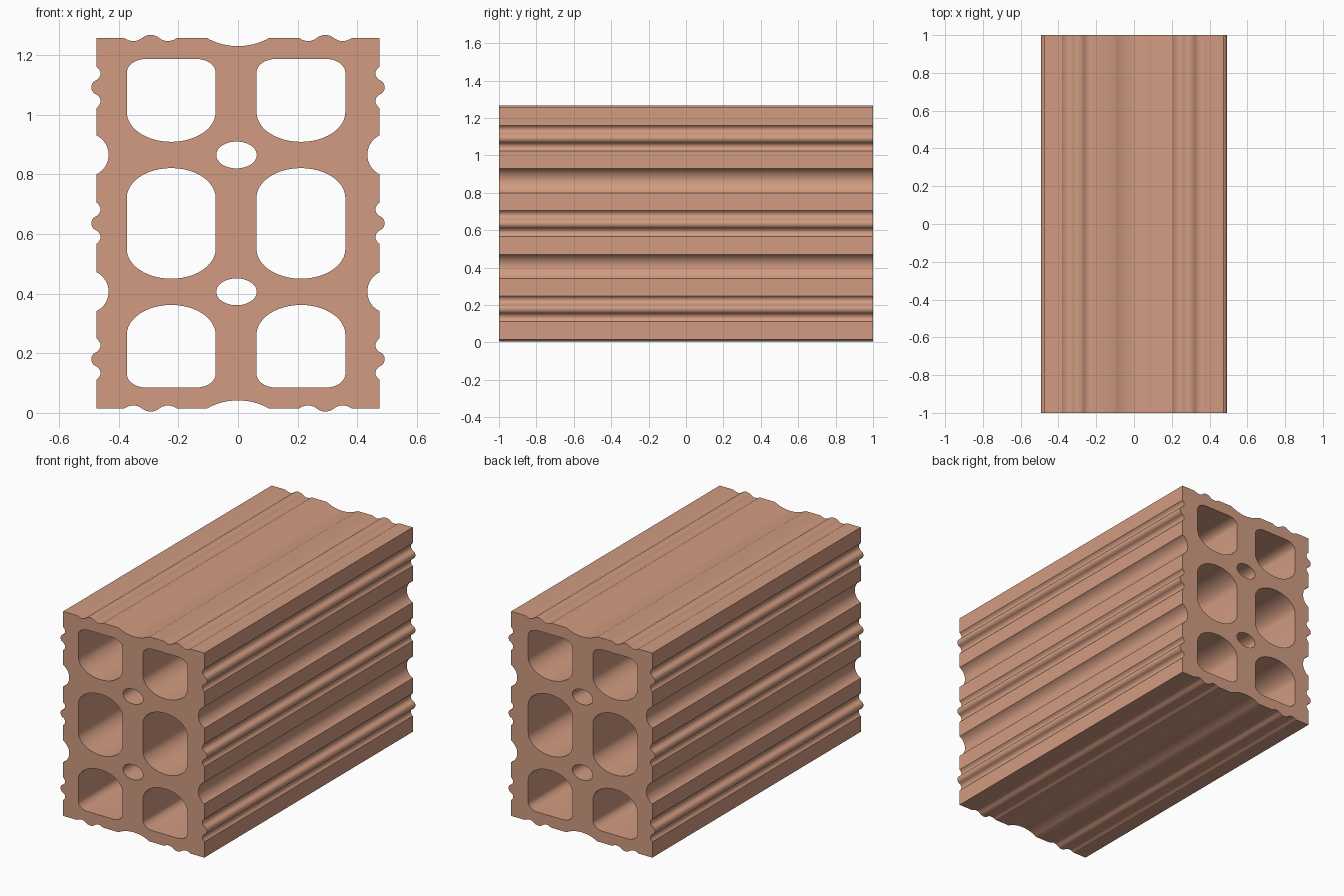
import bpy
from math import sin, cos, atan, pi, sqrt

if "Cube" in bpy.data.objects:
    bpy.data.objects.remove(bpy.data.objects["Cube"])

HALF_W, Z0, Z1 = 0.474, 0.015, 1.257   # flat faces of the block
ZC = (Z0 + Z1) / 2


def groove(c, w, s, n=16):
    """Circular dent: (position along face, outward offset)."""
    r = (w * w + s * s) / (2 * s)
    a = 2 * atan(s / w)
    return [(c + r * sin(a * (2 * i / n - 1)),
             r * cos(a) - r * cos(a * (2 * i / n - 1))) for i in range(n + 1)]


def ridge(c, edge, dip_at, dip, peak, n=6):
    """Round ridge flanked by two small dips."""
    half = []
    w = edge - dip_at
    for i in range(4):                      # flat face into the dip
        u = i / 4
        half.append((-edge + w * u, -dip * (1 - (1 - u) ** 2)))
    h = dip + peak                          # dip up to the peak, two arcs
    th = 2 * atan(h / dip_at)
    r = dip_at / 2 / sin(th)
    s = [(r * sin(th * i / n), r * (1 - cos(th * i / n))) for i in range(n + 1)]
    s += [(dip_at - x, h - y) for x, y in reversed(s[:-1])]
    half += [(-dip_at + x, -dip + y) for x, y in s]
    full = half + [(-x, y) for x, y in reversed(half[:-1])]
    return [(c + x, y) for x, y in full]


# Outline, going round anticlockwise
side = []
for k in (-1, 0, 1):
    side += ridge(ZC + k * 0.456, 0.069, 0.047, 0.013, 0.018)
    if k < 1:
        side += groove(ZC + (k + 0.5) * 0.459, 0.065, 0.04)
cap = (ridge(-0.293, 0.088, 0.058, 0.010, 0.0105) + groove(0, 0.104, 0.027)
       + ridge(0.293, 0.088, 0.058, 0.010, 0.0105))
outline = [(-HALF_W, Z0)] + [(x, Z0 - o) for x, o in cap]
outline += [(HALF_W, Z0)] + [(HALF_W + o, z) for z, o in side]
outline += [(HALF_W, Z1)] + [(x, Z1 + o) for x, o in reversed(cap)]
outline += [(-HALF_W, Z1)] + [(-HALF_W - o, z) for z, o in reversed(side)]


def cell(cx, w, zb, zt, rb, rt, n=12):
    """Hollow cell with elliptical corners; rb/rt are (rx, rz) bottom/top."""
    pts = []
    for q, sx, z, (rx, rz), sz in ((0, 1, zt, rt, -1), (1, -1, zt, rt, -1),
                                   (2, -1, zb, rb, 1), (3, 1, zb, rb, 1)):
        for i in range(n + 1):
            a = (q + i / n) * pi / 2
            p = (cx + sx * (w - rx) + rx * cos(a), z + sz * rz + rz * sin(a))
            if not pts or abs(p[0] - pts[-1][0]) + abs(p[1] - pts[-1][1]) > 1e-5:
                pts.append(p)
    if abs(pts[0][0] - pts[-1][0]) + abs(pts[0][1] - pts[-1][1]) < 1e-5:
        pts.pop()
    return pts


# Six large cells and two small oval ones
arch, corner = (0.149, 0.1), (0.065, 0.046)
loops = [outline]
for cx in (-0.224, 0.211):
    loops.append(cell(cx, 0.149, 0.085, 0.362, corner, arch))
    loops.append(cell(cx, 0.149, 0.450, 0.821, arch, arch))
    loops.append(cell(cx, 0.149, 0.909, 1.187, arch, corner))
for zc in (0.406, 0.865):
    loops.append(cell(-0.005, 0.068, zc - 0.045, zc + 0.045,
                      (0.068, 0.045), (0.068, 0.045)))

# Extrude the filled section along y
curve = bpy.data.curves.new("hollow_block", 'CURVE')
curve.dimensions = '2D'
curve.fill_mode = 'BOTH'
curve.extrude = 1.0
for pts in loops:
    sp = curve.splines.new('POLY')
    sp.points.add(len(pts) - 1)
    for p, (x, z) in zip(sp.points, pts):
        p.co = (x, z, 0, 1)
    sp.use_cyclic_u = True
block = bpy.data.objects.new("hollow_block", curve)
bpy.context.collection.objects.link(block)
block.rotation_euler = (pi / 2, 0, 0)
bpy.context.view_layer.objects.active = block
block.select_set(True)
bpy.ops.object.convert(target='MESH')
block = bpy.context.object
bpy.ops.object.transform_apply(location=False, rotation=True, scale=False)

# Weld caps to walls and shade
bpy.ops.object.mode_set(mode='EDIT')
bpy.ops.mesh.select_all(action='SELECT')
bpy.ops.mesh.remove_doubles(threshold=1e-5)
bpy.ops.mesh.normals_make_consistent(inside=False)
bpy.ops.object.mode_set(mode='OBJECT')
bpy.ops.object.shade_smooth_by_angle(angle=pi / 6)

clay = bpy.data.materials.new("fired_clay")
clay.diffuse_color = (0.64, 0.33, 0.22, 1)
clay.use_nodes = True
clay.node_tree.nodes["Principled BSDF"].inputs["Base Color"].default_value = clay.diffuse_color
block.data.materials.clear()
block.data.materials.append(clay)
